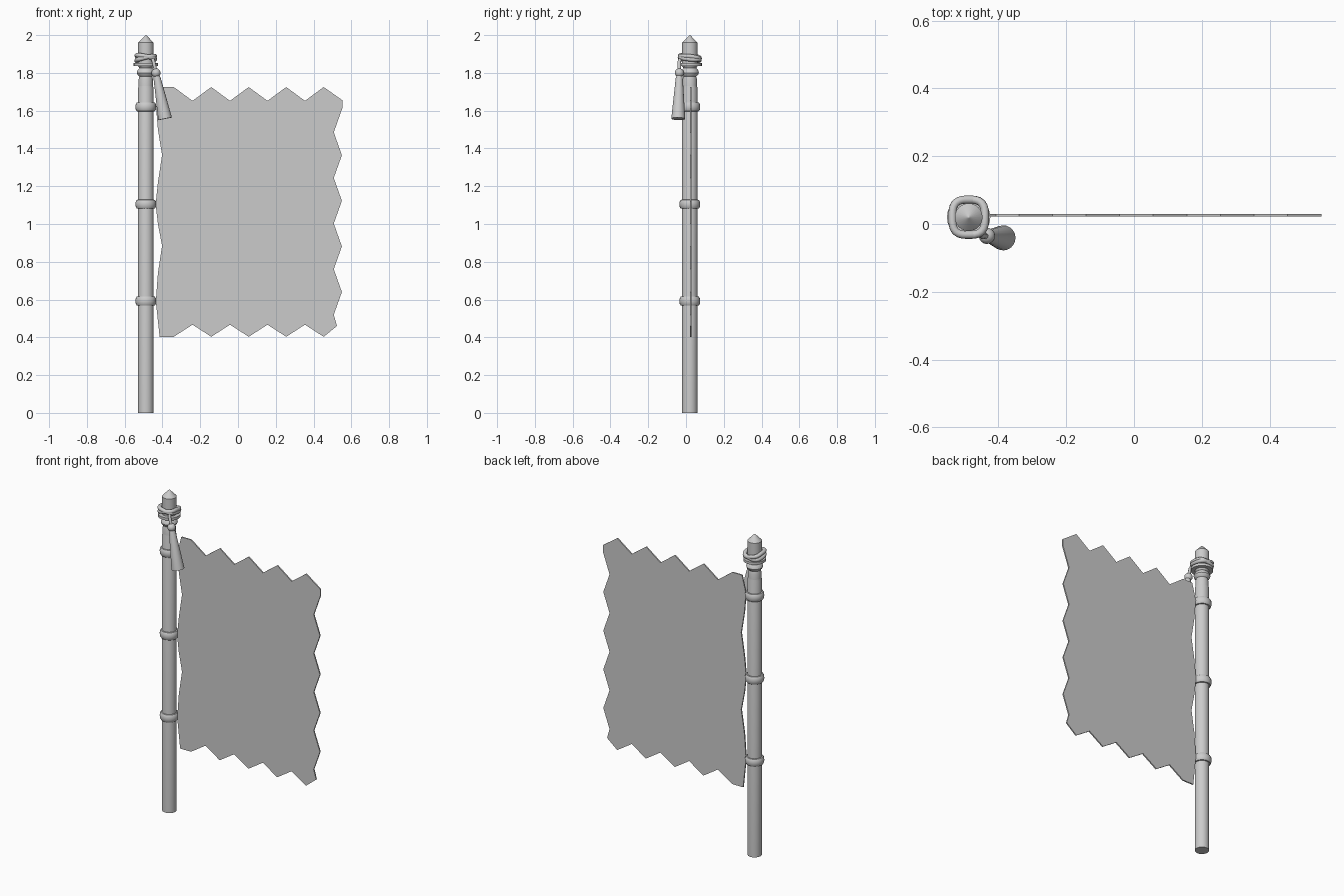
import bpy, bmesh, math
from mathutils import Vector

if "Cube" in bpy.data.objects:
    bpy.data.objects.remove(bpy.data.objects["Cube"])

PX, PY = -0.488, 0.02  # pole axis


def finish(name, bm, smooth=True):
    bmesh.ops.recalc_face_normals(bm, faces=bm.faces)
    me = bpy.data.meshes.new(name)
    bm.to_mesh(me)
    bm.free()
    ob = bpy.data.objects.new(name, me)
    bpy.context.collection.objects.link(ob)
    if smooth:
        bpy.ops.object.select_all(action='DESELECT')
        ob.select_set(True)
        bpy.context.view_layer.objects.active = ob
        bpy.ops.object.shade_smooth_by_angle(angle=math.radians(35))
    return ob


def lathe(name, profile, base, axis=(0, 0, 1), n=24):
    """Revolve (radius, height) pairs around an axis; ends are capped."""
    bm = bmesh.new()
    rot = Vector((0, 0, 1)).rotation_difference(Vector(axis))
    rings = []
    for r, h in profile:
        rings.append([bm.verts.new(Vector(base) + rot @ Vector(
            (r * math.cos(2 * math.pi * i / n), r * math.sin(2 * math.pi * i / n), h)))
            for i in range(n)])
    for a, b in zip(rings, rings[1:]):
        for i in range(n):
            j = (i + 1) % n
            bm.faces.new((a[i], a[j], b[j], b[i]))
    bm.faces.new(rings[0])
    bm.faces.new(rings[-1])
    return finish(name, bm)


def cord(name, pts, radius, closed=False):
    cu = bpy.data.curves.new(name, 'CURVE')
    cu.dimensions = '3D'
    cu.bevel_depth = radius
    cu.bevel_resolution = 3
    cu.use_fill_caps = True
    sp = cu.splines.new('POLY')
    sp.points.add(len(pts) - 1)
    for p, co in zip(sp.points, pts):
        p.co = (*co, 1)
    sp.use_cyclic_u = closed
    sp.use_smooth = True
    ob = bpy.data.objects.new(name, cu)
    bpy.context.collection.objects.link(ob)
    return ob


# Pole with flared neck, and pointed finial above
lathe("pole", [(0.041, 0), (0.041, 1.72), (0.034, 1.745), (0.034, 1.86)], (PX, PY, 0))
lathe("neck_flare", [(0.038, 1.71), (0.038, 1.765), (0.034, 1.78), (0.044, 1.79), (0.048, 1.80),
                     (0.044, 1.815), (0.034, 1.825), (0.042, 1.838)], (PX, PY, 0))
lathe("collar_disc", [(0.064, 1.836), (0.064, 1.852)], (PX, PY, 0))
lathe("finial", [(0.041, 1.85), (0.041, 1.96), (0.004, 1.998), (0.001, 2.0)], (PX, PY, 0))

# Bulging rings holding the cloth
for i, z in enumerate((0.592, 1.105, 1.62)):
    prof = [(0.039, -0.024), (0.048, -0.023), (0.053, -0.015), (0.055, 0),
            (0.053, 0.015), (0.048, 0.023), (0.039, 0.024)]
    lathe(f"pole_ring_{i + 1}", prof, (PX, PY, z))

# Two crossed, squarish rope loops around the finial base
for k, tilt in enumerate((0.012, -0.010)):
    loop = []
    for i in range(32):
        a = 2 * math.pi * i / 32
        c, s = math.cos(a), math.sin(a)
        r = 0.048 / (abs(c) ** 3.2 + abs(s) ** 3.2) ** (1 / 3.2)
        loop.append((PX + r * c, PY + r * s * 1.08, 1.876 + 0.006 * k + tilt * c - 0.006 * s))
    cord(f"rope_loop_{k + 1}", loop, 0.012, True)

# Hanging cord, knot and tassel
knot = Vector((-0.434, -0.035, 1.80))
cord("tassel_cord", [(-0.455, -0.025, 1.88), (-0.447, -0.036, 1.86), tuple(knot)], 0.009)
lathe("tassel_knot", [(0.024 * math.sin(math.pi * (0.02 + 0.96 * i / 10)),
                       -0.024 * math.cos(math.pi * (0.02 + 0.96 * i / 10)))
                      for i in range(11)], knot, n=16)
end = Vector((-0.386, -0.041, 1.557))
d = end - knot
lathe("tassel", [(0.014, 0.012), (0.019, 0.03), (0.037, d.length)], knot, d, n=20)

# Cloth with zigzag edges
top = [(-0.407, 1.725), (-0.34, 1.725)]
bottom = [(-0.415, 0.403), (-0.34, 0.403)]
for i in range(1, 9):
    x = -0.34 + 0.0992 * i
    top.append((x, 1.652 if i % 2 else 1.725))
    bottom.append((x, 0.467 if i % 2 else 0.403))
right = [(0.553, 1.655), (0.553, 1.615)]
right += [(0.55 if i % 2 else 0.507, 1.485 - 0.1207 * i) for i in range(9)]
right += [(0.524, 0.46)]
left = [(-0.435, 0.59), (-0.424, 0.74), (-0.402, 0.885), (-0.424, 1.0), (-0.436, 1.105),
        (-0.424, 1.22), (-0.402, 1.365), (-0.424, 1.5), (-0.434, 1.62)]
outline = top + right + bottom[::-1] + left
bm = bmesh.new()
face = bm.faces.new([bm.verts.new((x, 0.022, z)) for x, z in outline])
ext = bmesh.ops.extrude_face_region(bm, geom=[face], use_keep_orig=True)
bmesh.ops.translate(bm, vec=(0, 0.008, 0),
                    verts=[g for g in ext["geom"] if isinstance(g, bmesh.types.BMVert)])
finish("cloth", bm, smooth=False)
